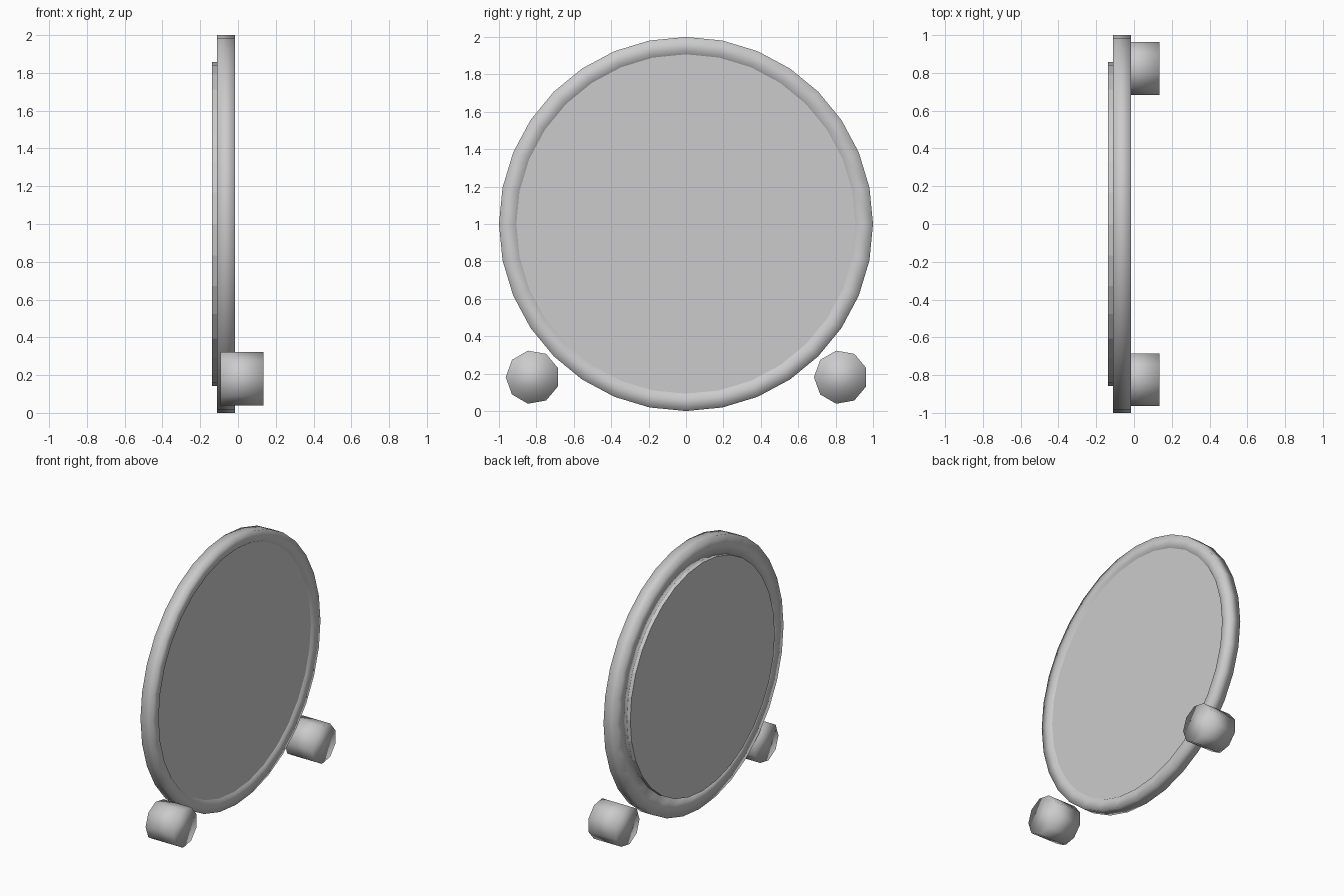
import bpy
import math
from mathutils import Matrix

if "Cube" in bpy.data.objects:
    bpy.data.objects.remove(bpy.data.objects["Cube"])

grey = bpy.data.materials.new("light_grey")
grey.use_nodes = True
colour = (0.6, 0.6, 0.6, 1)
grey.diffuse_color = colour
grey.node_tree.nodes["Principled BSDF"].inputs["Base Color"].default_value = colour


def lathe(name, profile, sides, y=0, z=1, turn=0, closed=False, smooth=True):
    """Revolve (x, radius) points around an axis along x."""
    n = len(profile)
    verts, faces = [], []
    for i in range(sides):
        a = turn + 2 * math.pi * i / sides
        verts += [(x, r * math.cos(a), r * math.sin(a)) for x, r in profile]
    for i in range(sides):
        j = (i + 1) % sides
        for k in range(n if closed else n - 1):
            m = (k + 1) % n
            faces.append((i * n + k, i * n + m, j * n + m, j * n + k))
    if not closed:
        faces.append([i * n for i in range(sides)])
        faces.append([i * n + n - 1 for i in reversed(range(sides))])
    mesh = bpy.data.meshes.new(name)
    mesh.from_pydata(verts, [], faces)
    mesh.transform(Matrix.Translation((0, y, z)))
    mesh.flip_normals()
    mesh.materials.append(grey)
    mesh.polygons.foreach_set("use_smooth", [smooth] * len(mesh.polygons))
    mesh.update()
    obj = bpy.data.objects.new(name, mesh)
    bpy.context.collection.objects.link(obj)
    return obj


# Outer rim, softly shaded over its square section
lathe("rim", [(-0.11, 0.84), (-0.11, 1.0), (-0.015, 1.0), (-0.015, 0.92)], 32, closed=True)

# Flat face set just inside the rim, and the raised plate on the other side
lathe("face_disc", [(-0.09, 0.925), (-0.03, 0.925)], 32, smooth=False)
lathe("back_plate", [(-0.137, 0.857), (-0.1, 0.857)], 32, smooth=False)

# Pair of nine-sided feet beside the lower edge
for side, y in (("right", -0.82), ("left", 0.828)):
    lathe(side + "_foot", [(-0.093, 0.144), (0.135, 0.144)], 9, y, 0.181, math.pi)
